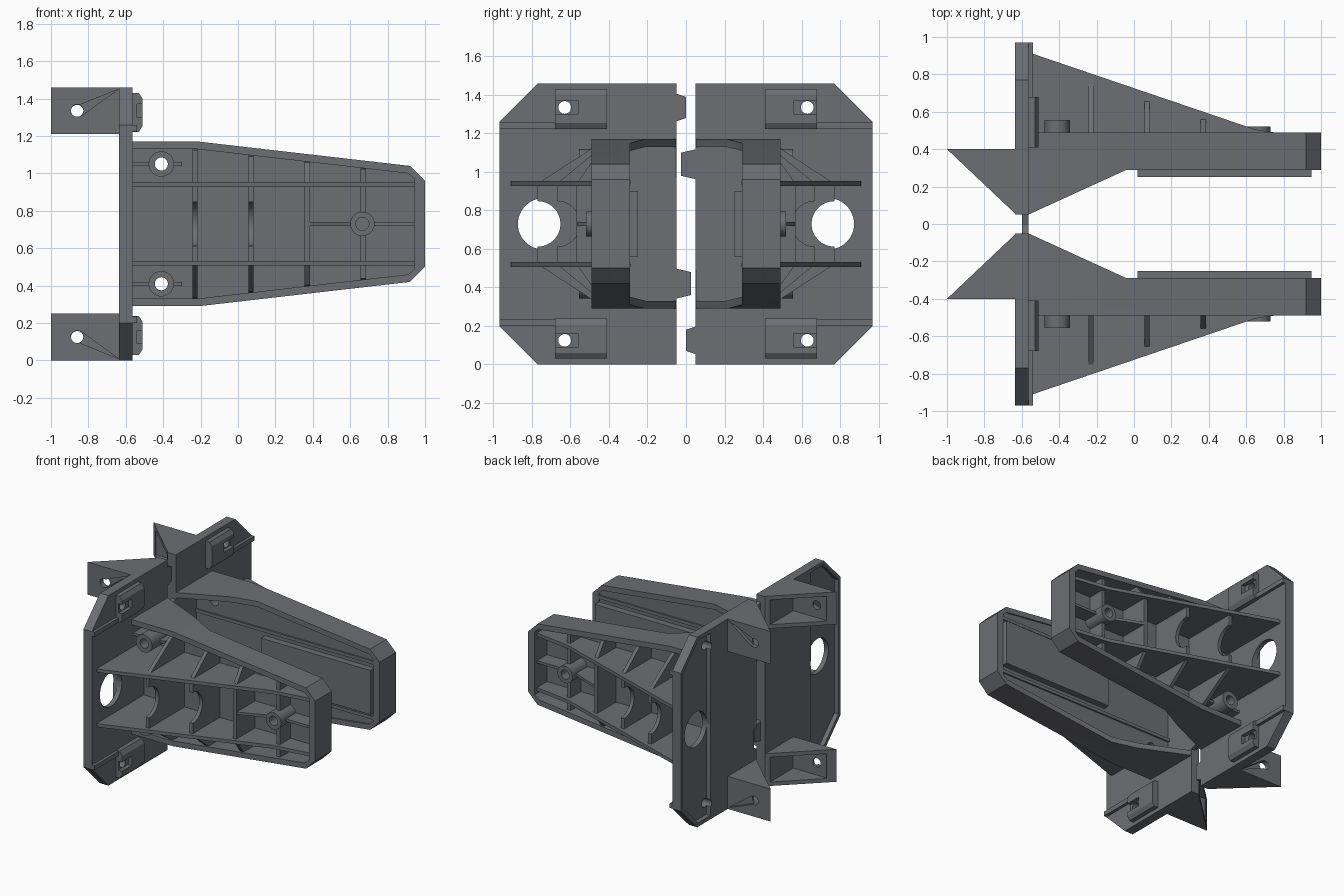
import bpy, bmesh, math
from mathutils import Matrix

cube = bpy.data.objects.get("Cube")
if cube:
    bpy.data.objects.remove(cube, do_unlink=True)

grey = bpy.data.materials.new("slate_grey")
COLOUR = (0.15, 0.156, 0.172, 1)
grey.use_nodes = True
grey.diffuse_color = COLOUR
grey.node_tree.nodes["Principled BSDF"].inputs["Base Color"].default_value = COLOUR

MID = 0.73          # height of the bracket's centre line
FLOOR = -0.34       # outer face of the arm floor
parts = []


def prism(name, pts, axis, lo, hi, keep=True):
    """Extrude a 2D outline along an axis."""
    place = {"x": lambda a, b, t: (t, a, b),
             "y": lambda a, b, t: (a, t, b),
             "z": lambda a, b, t: (a, b, t)}[axis]
    bm = bmesh.new()
    low = [bm.verts.new(place(a, b, lo)) for a, b in pts]
    high = [bm.verts.new(place(a, b, hi)) for a, b in pts]
    bm.faces.new(low)
    bm.faces.new(high)
    for i in range(len(pts)):
        j = (i + 1) % len(pts)
        bm.faces.new((low[i], low[j], high[j], high[i]))
    bmesh.ops.recalc_face_normals(bm, faces=bm.faces)
    mesh = bpy.data.meshes.new(name)
    bm.to_mesh(mesh)
    bm.free()
    mesh.materials.append(grey)
    ob = bpy.data.objects.new(name, mesh)
    bpy.context.collection.objects.link(ob)
    if keep:
        parts.append(ob)
    return ob


def rect(a0, a1, b0, b1):
    return [(a0, b0), (a1, b0), (a1, b1), (a0, b1)]


def circle(a, b, r, n=32):
    return [(a + r * math.cos(math.tau * i / n), b + r * math.sin(math.tau * i / n))
            for i in range(n)]


def flip(pts):
    """Reflect an outline's height about the centre line."""
    return [(a, 2 * MID - b) for a, b in pts]


def both(half):
    """Close an upper half outline with its reflection."""
    return half + flip(half)[::-1]


def boolean(ob, pts, axis, lo, hi, op="DIFFERENCE"):
    tool = prism("cutter", pts, axis, lo, hi, keep=False)
    tool.hide_render = True
    mod = ob.modifiers.new("cut", "BOOLEAN")
    mod.operation, mod.object, mod.solver = op, tool, "EXACT"
    bpy.context.view_layer.update()
    graph = bpy.context.evaluated_depsgraph_get()
    mesh = bpy.data.meshes.new_from_object(ob.evaluated_get(graph))
    ob.modifiers.clear()
    ob.data = mesh
    bpy.data.objects.remove(tool, do_unlink=True)


# Mounting flange with chamfered outer corners, a shallow rear pocket and a large port
flange = prism("flange", both([(-0.05, 1.46), (-0.77, 1.46), (-0.97, 1.26)]), "x", -0.635, -0.563)
boolean(flange, both([(-0.61, 1.43), (-0.76, 1.43), (-0.945, 1.245)]), "x", -0.7, -0.6)
boolean(flange, circle(-0.74, MID, 0.133, 48), "x", -1, 0)
boolean(flange, rect(-0.08, 0, 0.97, 1.13), "x", -1, 0)
for z in (1.335, 0.125):
    boolean(flange, circle(-0.63, z, 0.033), "x", -1, 0)

# Interlocking tabs on the inner flange edge
for name, z0, z1, tip in (("lower_tab", 0.34, 0.5, 0.025), ("upper_tab", 1.26, 1.41, 0)):
    prism(name, [(-0.06, z0), (tip, z0 + 0.02), (tip, z1 - 0.02), (-0.06, z1)], "x", -0.6, -0.563)

for side, f in (("upper", list), ("lower", flip)):
    # Bevelled screw block with a slot, and the ledge leading to it
    block = prism(side + "_block", f([(-0.57, 1.222), (-0.53, 1.222), (-0.51, 1.255),
                                      (-0.51, 1.4), (-0.53, 1.43), (-0.57, 1.43)]),
                  "y", -0.68, -0.41)
    boolean(block, f(rect(-0.54, -0.4, 1.3, 1.37)), "y", -0.7, -0.56)
    boolean(block, f(circle(-0.63, 1.335, 0.033)), "x", -1, 0)
    prism(side + "_ledge", f(rect(-0.97, -0.675, 1.225, 1.26)), "x", -0.57, -0.54)

    # Triangular rear wing, pocketed on the slanted side, with screw hole
    z0, z1 = (1.21, 1.46) if side == "upper" else (0, 0.25)
    wing = prism(side + "_wing", [(-1, -0.4), (-0.63, -0.4), (-0.63, -0.05)], "z", z0, z1)
    boolean(wing, [(-0.95, -0.36), (-0.66, -0.36), (-0.66, 0.1), (-0.95, 0.1)],
            "z", z0 + 0.03, z1 - 0.03)
    hole = z0 + 0.126
    boolean(wing, circle(-0.86, hole, 0.033), "y", -1, 0)
    tip = 1.45 if side == "upper" else 0.01
    lift = math.copysign(0.03, tip - MID)
    boolean(wing, [(-0.85, hole + lift), (-0.84, hole - lift), (-0.64, tip)], "y", -0.5, -0.375)

# Tapered arm: rim walls flaring inward to the flange, hollow on both sides
outer = both([(-0.57, 1.17), (-0.21, 1.17), (0.92, 1.04), (1, 0.96)])
inner = both([(-0.563, 1.13), (-0.22, 1.13), (0.91, 1.0), (0.945, 0.97)])
arm = prism("arm", outer, "y", -0.49, -0.04)
boolean(arm, [(-0.6, -0.6), (1.1, -0.6), (1.1, -0.29), (-0.04, -0.29), (-0.565, -0.05),
              (-0.6, -0.05)], "z", -1, 3, "INTERSECT")
boolean(arm, inner, "y", -0.6, FLOOR)
boolean(arm, inner, "y", -0.3, 0.1)
for z in (1.05, 0.41):
    boolean(arm, circle(-0.41, z, 0.035), "y", -1, 0)

# Raised pad and low stiffening strips on the inner arm face
prism("arm_pad", rect(0.02, 0.95, 0.56, 0.9), "y", -0.31, -0.25)
for name, z in (("upper_strip", 0.93), ("lower_strip", 0.505)):
    prism(name, rect(-0.565, 0.95, z, z + 0.025), "y", -0.31, -0.288)

# Long gussets bracing the arm against the flange
for name, z in (("upper_gusset", 0.927), ("lower_gusset", 0.507)):
    prism(name, [(-0.565, -0.335), (-0.565, -0.91), (-0.54, -0.91), (0.65, -0.505),
                 (0.95, -0.46), (0.95, -0.335)], "z", z, z + 0.026)

# Cross ribs: triangular outer webs and a scalloped web between the gussets
for i, x in enumerate((-0.23, 0.07, 0.37, 0.67)):
    reach = min(-0.703 + 0.336 * x + 0.01, -0.46)
    top = 1.135 - 0.115 * max(0, x + 0.22)
    web = [(-0.335, 0.94), (reach, 0.94), (max(-0.485, reach), top - 0.01), (-0.335, top)]
    for side, f in (("upper", list), ("lower", flip)):
        prism(f"{side}_web_{i + 1}", f(web), "x", x - 0.014, x + 0.014)
    rib = prism(f"cross_rib_{i + 1}", rect(reach, -0.335, 0.52, 0.94), "x", x - 0.014, x + 0.014)
    if x < 0.2:
        boolean(rib, circle(reach, MID, 0.118, 48), "x", -1, 1)
    if x > 0.6:
        boolean(rib, circle(x, MID, 0.05), "y", -1, 0)

# Screw bosses with small fins
for name, x, z, r, end in (("upper_boss", -0.41, 1.05, 0.068, -0.555),
                           ("lower_boss", -0.41, 0.41, 0.068, -0.555),
                           ("end_boss", 0.665, MID, 0.065, -0.52)):
    boss = prism(name, circle(x, z, r), "y", end, FLOOR + 0.005)
    boolean(boss, circle(x, z, 0.035), "y", -1, 0)
    left, right, rise = (0.38, 0.95, -0.565) if x > 0 else (-0.565, -0.3, -0.47)
    prism(name + "_left_fin", [(left, -0.335), (left, rise), (x - 0.05, -0.47),
                               (x - 0.05, -0.335)], "z", z - 0.01, z + 0.01)
    prism(name + "_right_fin", rect(x + 0.05, right, -0.46, -0.335), "z", z - 0.01, z + 0.01)

# Smooth the round surfaces, then add the matching bracket turned half way round
bpy.ops.object.select_all(action="DESELECT")
for ob in parts:
    ob.select_set(True)
bpy.context.view_layer.objects.active = flange
bpy.ops.object.shade_smooth_by_angle(angle=math.radians(25))
turn = (Matrix.Translation((0, 0, MID)) @ Matrix.Rotation(math.pi, 4, "X")
        @ Matrix.Translation((0, 0, -MID)))
for ob in parts:
    twin = ob.copy()
    twin.name = "back_" + ob.name
    ob.name = "front_" + ob.name
    twin.matrix_world = turn
    bpy.context.collection.objects.link(twin)
